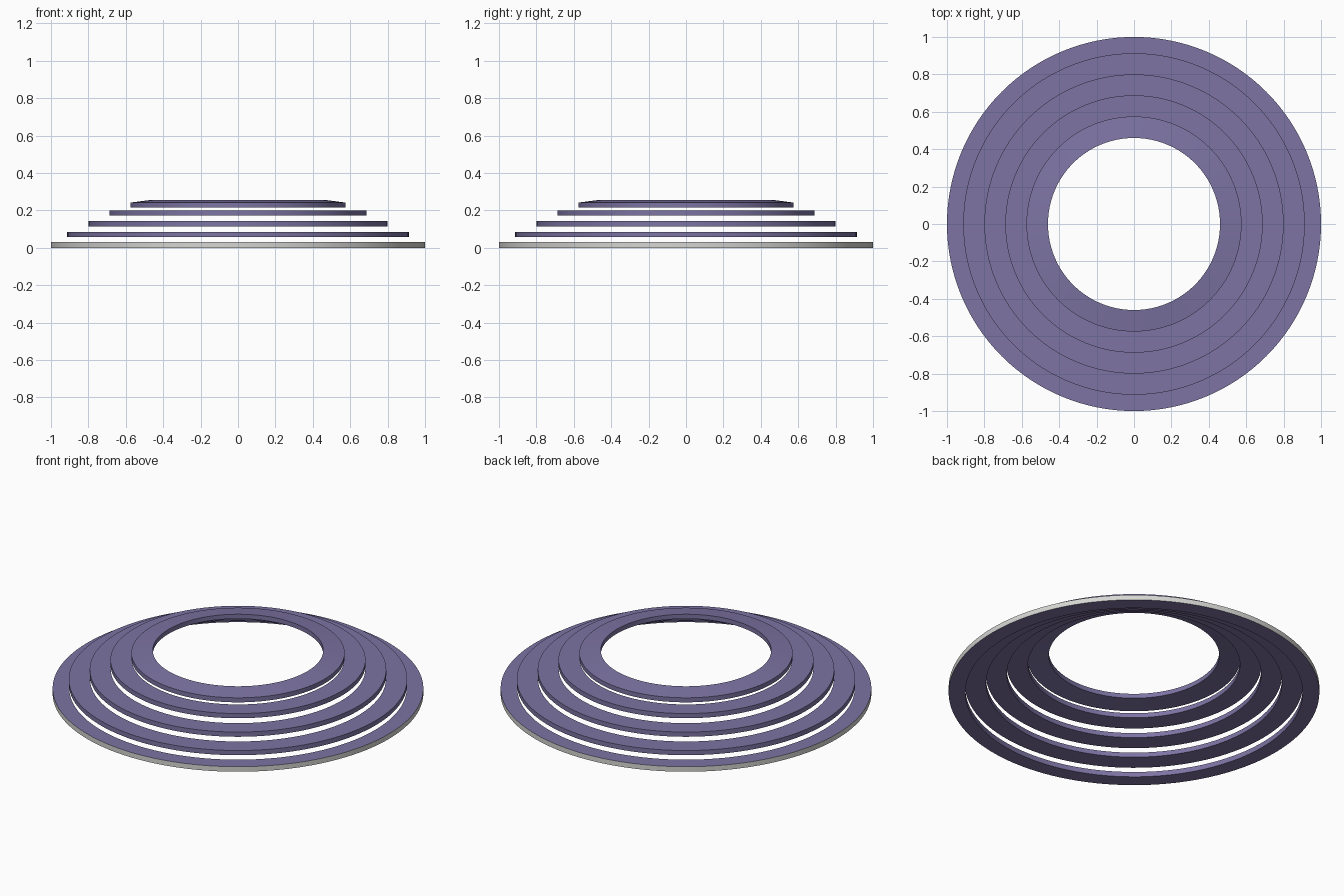
import bpy, bmesh, math

if "Cube" in bpy.data.objects:
    bpy.data.objects.remove(bpy.data.objects["Cube"])

SEGMENTS = 128


def material(name, rgb):
    m = bpy.data.materials.new(name)
    m.diffuse_color = (*rgb, 1.0)
    m.use_nodes = True
    m.node_tree.nodes["Principled BSDF"].inputs["Base Color"].default_value = m.diffuse_color
    return m


purple = material("muted purple", (0.205, 0.174, 0.367))
grey = material("light grey", (0.67, 0.67, 0.65))


def ring(name, outer, inner, z_outer, z_inner, thick, grey_rim=False):
    """Revolve a four-point section around z to make one flat or coned ring."""
    profile = [(outer, z_outer), (outer, z_outer + thick),
               (inner, z_inner + thick), (inner, z_inner)]
    bm = bmesh.new()
    loops = []
    for r, z in profile:
        loops.append([bm.verts.new((r * math.cos(a), r * math.sin(a), z))
                      for a in (2 * math.pi * i / SEGMENTS for i in range(SEGMENTS))])
    for k in range(4):
        a, b = loops[k], loops[(k + 1) % 4]
        for i in range(SEGMENTS):
            j = (i + 1) % SEGMENTS
            f = bm.faces.new((a[i], a[j], b[j], b[i]))
            # only the outer wall of the base ring is grey
            f.material_index = 1 if grey_rim and k == 0 else 0
    bmesh.ops.recalc_face_normals(bm, faces=bm.faces)
    mesh = bpy.data.meshes.new(name)
    bm.to_mesh(mesh)
    bm.free()
    mesh.materials.append(purple)
    mesh.materials.append(grey)
    ob = bpy.data.objects.new(name, mesh)
    bpy.context.collection.objects.link(ob)
    bpy.ops.object.select_all(action='DESELECT')
    ob.select_set(True)
    bpy.context.view_layer.objects.active = ob
    bpy.ops.object.shade_smooth_by_angle(angle=math.radians(30))
    return ob


# base ring with grey rim
ring("base_ring", 1.0, 0.91, 0.0, 0.0, 0.03, grey_rim=True)

# stacked flat rings, each one narrower and higher
for n, (outer, inner, z) in enumerate([(0.913, 0.798, 0.058),
                                       (0.80, 0.686, 0.115),
                                       (0.688, 0.572, 0.173)]):
    ring(f"middle_ring_{n + 1}", outer, inner, z, z, 0.028)

# top ring, slightly coned up towards the hole
ring("top_ring", 0.575, 0.46, 0.215, 0.23, 0.027)
